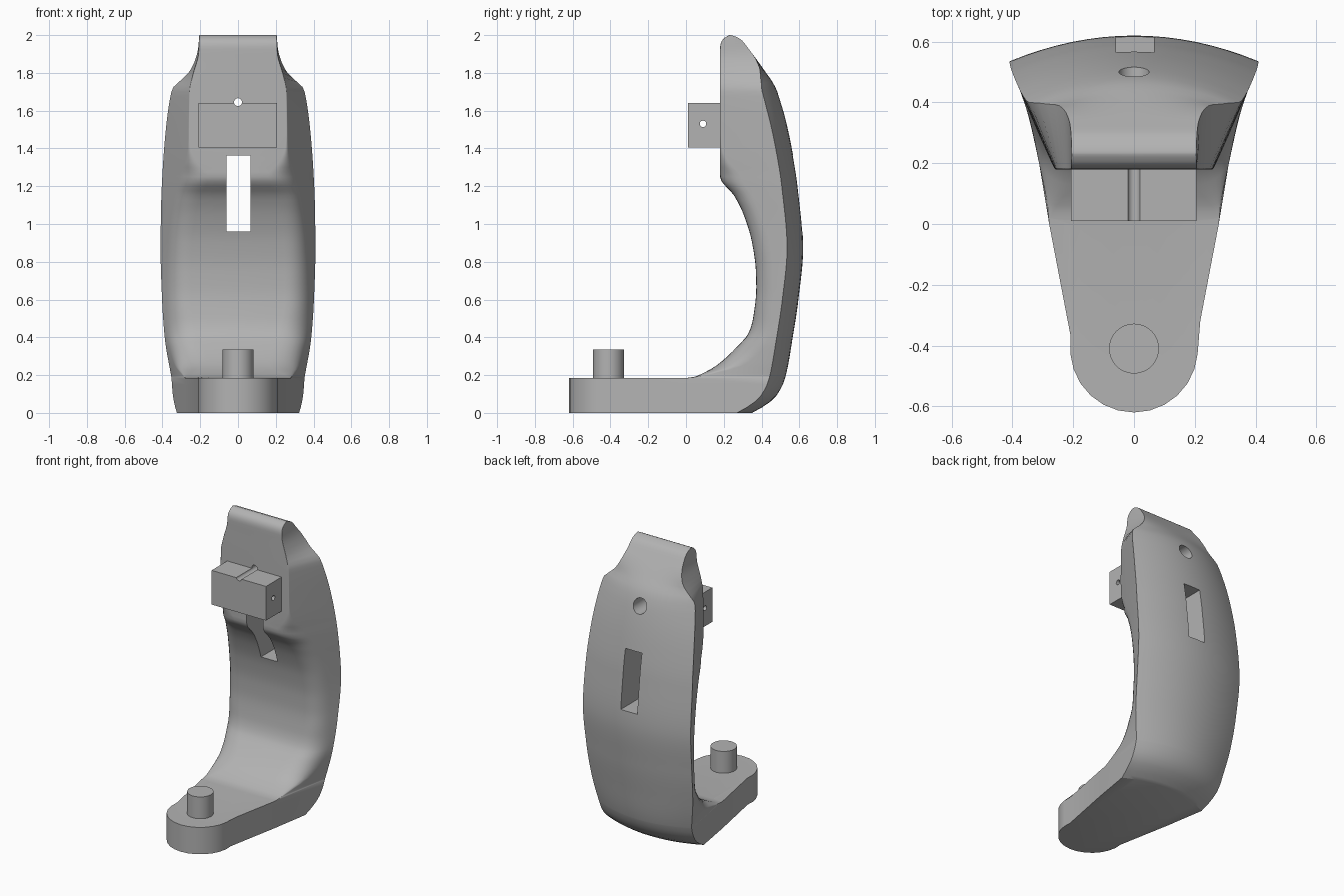
import bpy, bmesh, math

if "Cube" in bpy.data.objects:
    bpy.data.objects.remove(bpy.data.objects["Cube"])

grey = bpy.data.materials.new("plain grey")
grey.diffuse_color = (0.45, 0.45, 0.45, 1)
grey.use_nodes = True
grey.node_tree.nodes["Principled BSDF"].inputs["Base Color"].default_value = grey.diffuse_color


def curve(*keys):
    """Monotone smooth interpolation through (z, value) keys."""
    zs, vs = [k[0] for k in keys], [k[1] for k in keys]
    d = [(vs[i + 1] - vs[i]) / (zs[i + 1] - zs[i]) for i in range(len(zs) - 1)]
    m = [d[0]] + [0 if a * b <= 0 else 2 * a * b / (a + b) for a, b in zip(d, d[1:])] + [d[-1]]

    def f(z):
        z = min(max(z, zs[0]), zs[-1])
        i = max(j for j in range(len(d)) if zs[j] <= z)
        h = zs[i + 1] - zs[i]
        t = (z - zs[i]) / h
        return ((1 + 2 * t) * (1 - t) ** 2 * vs[i] + t * (1 - t) ** 2 * h * m[i]
                + t * t * (3 - 2 * t) * vs[i + 1] + t * t * (t - 1) * h * m[i + 1])
    return f


# Shape of the bracket at each height
back = curve((0, .35), (.05, .435), (.1, .485), (.185, .525), (.4, .565), (.6, .595), (.87, .62),
             (1.2, .592), (1.4, .56), (1.6, .515), (1.72, .475), (1.82, .41), (1.94, .322),
             (1.97, .298), (1.988, .272), (2, .24))
bulge = curve((0, .08), (.3, .085), (1.6, .085), (1.7, .08), (1.77, .05), (1.83, .015), (1.9, 0), (2, 0))
back_w = curve((.185, .352), (.4, .388), (.6, .402), (.87, .41), (1.1, .407), (1.3, .398), (1.5, .382),
               (1.68, .357), (1.72, .345), (1.75, .315), (1.8, .262), (1.86, .23), (1.93, .211), (2, .205))
front = curve((.185, 0), (.19, .04), (.21, .09), (.25, .16), (.3, .22), (.36, .28), (.42, .33), (.5, .355),
              (.66, .372), (.75, .37), (.9, .35), (1.05, .305), (1.15, .255), (1.25, .18), (1.93, .18),
              (1.96, .185), (1.985, .203), (2, .23))
front_w = curve((.185, .279), (.25, .307), (.3, .317), (.42, .336), (.75, .338), (.9, .333), (1.05, .315),
                (1.15, .295), (1.25, .264), (1.7, .257), (1.8, .237), (1.9, .21), (2, .205))
fillet = curve((.185, .004), (.21, .06), (.25, .14), (.3, .15), (.42, .12), (.6, .09), (1.1, .09),
               (1.25, .11), (1.32, .05), (1.4, .012), (1.5, .004), (2, .004))


def back_arc(z):
    b = bulge(z)
    ye = back(z) - b
    w = back_w(z) if z > .185 else .279 + .165 * ye
    pts = [(w * (i / 8 - 1), ye + b * (1 - (i / 8 - 1) ** 2), z) for i in range(17)]
    return pts, w, ye


def foot_section(z):
    tip = [(.21 * math.cos(a), -.41 - .21 * math.sin(a), z)
           for a in (math.radians(-9.4 + 198.8 * i / 14) for i in range(15))]
    return back_arc(z)[0] + [(.279, 0, z)] + tip + [(-.279, 0, z)]


def column_section(z):
    arc, w, ye = back_arc(z)
    yf, wf = front(z), front_w(z)
    r = min(fillet(z), (ye - yf) * .8)
    k = r / (ye - yf) if ye > yf else 0
    sx, sy = wf + (w - wf) * k, yf + (ye - yf) * k
    side = []
    for i in range(8):
        t = i / 7
        side.append(((1 - t) ** 2 * sx + 2 * t * (1 - t) * wf + t * t * (wf - r),
                     (1 - t) ** 2 * sy + (1 - (1 - t) ** 2) * yf, z))
    return arc + side + [(0, yf, z)] + [(-x, y, z) for x, y, z in reversed(side)]


def finish(bm, name):
    bmesh.ops.recalc_face_normals(bm, faces=bm.faces)
    me = bpy.data.meshes.new(name)
    bm.to_mesh(me)
    bm.free()
    me.materials.append(grey)
    ob = bpy.data.objects.new(name, me)
    bpy.context.collection.objects.link(ob)
    return ob


def box(name, x0, x1, y0, y1, z0, z1):
    bm = bmesh.new()
    bmesh.ops.create_cube(bm, size=1)
    for v in bm.verts:
        v.co = (x0 + (v.co.x + .5) * (x1 - x0), y0 + (v.co.y + .5) * (y1 - y0), z0 + (v.co.z + .5) * (z1 - z0))
    return finish(bm, name)


def rod(name, r, length, loc, rot=(0, 0, 0)):
    bm = bmesh.new()
    bmesh.ops.create_cone(bm, cap_ends=True, segments=48, radius1=r, radius2=r, depth=length)
    ob = finish(bm, name)
    ob.location, ob.rotation_euler = loc, rot
    return ob


def cut(ob, *cutters):
    bpy.context.view_layer.objects.active = ob
    for c in cutters:
        mod = ob.modifiers.new("cut", 'BOOLEAN')
        mod.operation, mod.solver, mod.object = 'DIFFERENCE', 'EXACT', c
        bpy.ops.object.modifier_apply(modifier=mod.name)


# Curved bracket: foot, flat step, then column and head in one loft
rings = [foot_section(z) for z in (0, .012, .03, .06, .09, .12, .15, .185)]
rings.append(back_arc(.185)[0] + [(.279 * (1 - i / 8), 0, .185) for i in range(17)])
heights = [.187, .19, .197, .21, .23] + [.25 + .025 * i for i in range(68)]
heights += [1.94, 1.955, 1.97, 1.98, 1.988, 1.995, 2.0]
rings += [column_section(z) for z in heights]
bm = bmesh.new()
loops = [[bm.verts.new(p) for p in ring] for ring in rings]
for a, b in zip(loops, loops[1:]):
    for i in range(len(a)):
        j = (i + 1) % len(a)
        bm.faces.new((a[i], a[j], b[j], b[i]))
bm.faces.new(loops[0])
bm.faces.new(loops[-1])
bmesh.ops.remove_doubles(bm, verts=bm.verts, dist=1e-5)
bracket = finish(bm, "curved_bracket")

# Clamp block on the head and pin on the foot
block = box("clamp_block", -.208, .206, .01, .181, 1.405, 1.64)
pin = rod("foot_pin", .082, .155, (0, -.41, .2575))

# Slot, stepped screw hole and cross hole
quarter = math.pi / 2
slot = box("slot_cutter", -.06, .066, 0, .9, .96, 1.362)
bore = rod("bore_cutter", .021, .9, (0, .35, 1.645), (quarter, 0, 0))
counterbore = rod("counterbore_cutter", .05, .4, (0, .55, 1.645), (quarter, 0, 0))
cross = rod("cross_hole_cutter", .017, 1, (0, .09, 1.53), (0, quarter, 0))
bpy.context.view_layer.update()
cut(bracket, slot, counterbore, bore)
cut(block, bore, cross)
for c in (slot, bore, counterbore, cross):
    bpy.data.objects.remove(c)

# Smooth shading with sharp edges kept
for ob in (bracket, block, pin):
    bpy.ops.object.select_all(action='DESELECT')
    ob.select_set(True)
    bpy.context.view_layer.objects.active = ob
    bpy.ops.object.shade_smooth_by_angle(angle=math.radians(30))
